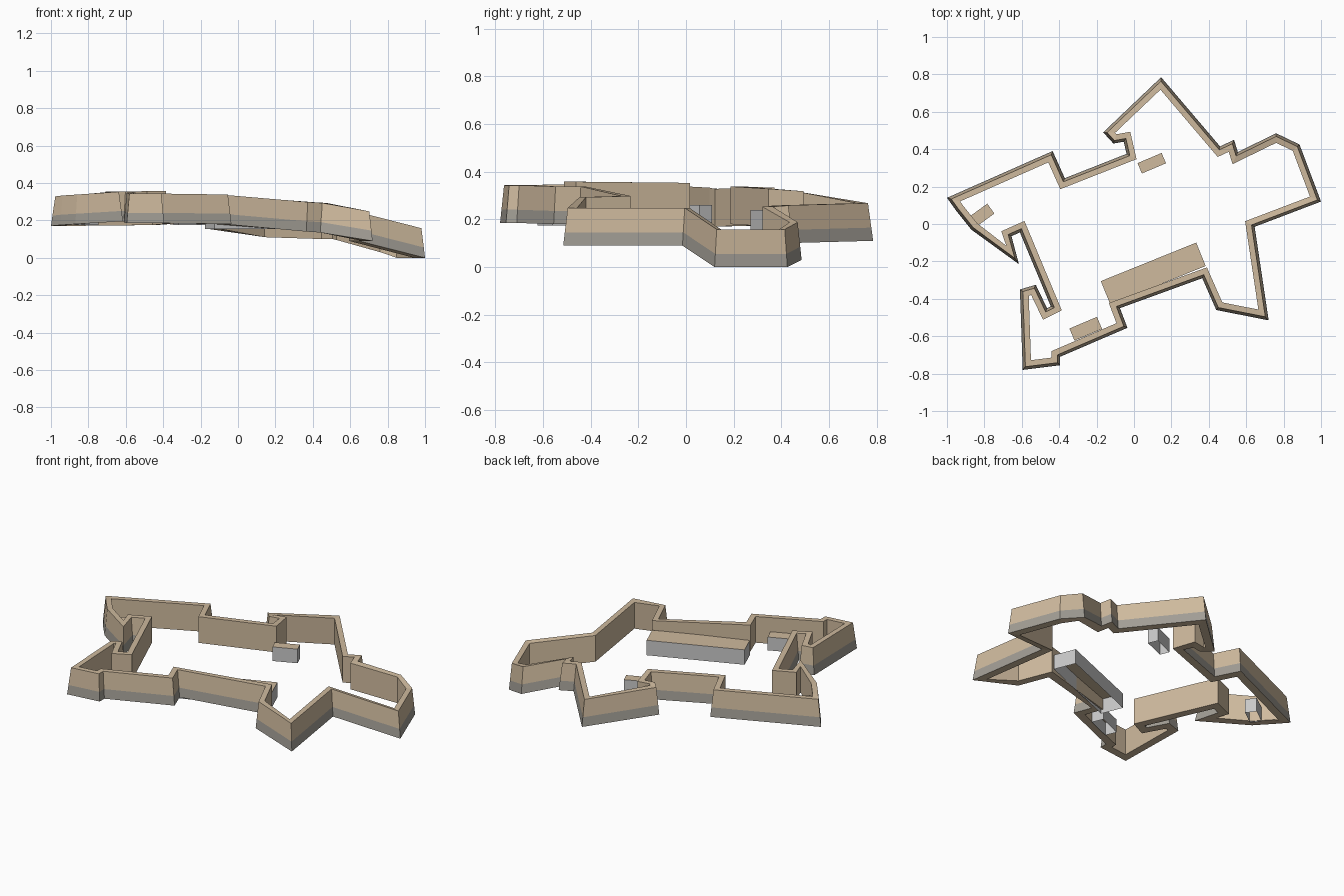
import bpy
import bmesh
from mathutils import Vector, Matrix
from math import radians

default_cube = bpy.data.objects.get("Cube")
if default_cube:
    bpy.data.objects.remove(default_cube, do_unlink=True)


def make_material(name, colour):
    material = bpy.data.materials.new(name)
    material.use_nodes = True
    rgba = (*colour, 1)
    material.diffuse_color = rgba
    material.node_tree.nodes["Principled BSDF"].inputs["Base Color"].default_value = rgba
    return material


sandstone = make_material("sandstone", (.62, .49, .34))
footing_stone = make_material("footing_stone", (.36, .34, .30))
grey_stone = make_material("grey_stone", (.58, .58, .58))


def finish(bm, name, materials):
    mesh = bpy.data.meshes.new(name)
    bm.to_mesh(mesh)
    bm.free()
    for material in materials:
        mesh.materials.append(material)
    obj = bpy.data.objects.new(name, mesh)
    bpy.context.collection.objects.link(obj)
    return obj


# Foot of the rampart, clockwise from the west bastion: x, y, ground height
TRACE = [
    (-1, .14, .17), (-.435, .39, .175), (-.37, .245, .18), (-.04, .375, .17),
    (-.055, .44, .16), (-.11, .43, .16), (-.165, .49, .155), (.145, .785, .11),
    (.46, .415, .1), (.535, .45, .1), (.555, .385, .095), (.76, .485, .03),
    (.885, .425, 0), (1, .12, 0), (.645, -.015, .09), (.72, -.515, .09),
    (.44, -.46, .135), (.365, -.29, .14), (-.075, -.45, .18), (-.035, -.555, .18),
    (-.395, -.71, .185), (-.395, -.755, .185), (-.595, -.78, .185), (-.61, -.35, .19),
    (-.525, -.325, .195), (-.465, -.45, .2), (-.445, -.44, .2), (-.61, -.045, .195),
    (-.655, -.065, .195), (-.615, -.215, .195), (-.87, -.03, .18), (-.95, .07, .175),
]
WALL_HEIGHT = .158
BATTER = .015
THICKNESS = .046
FOOTING_SHARE = .35


def inward_miters(points):
    """Corner directions that offset every edge inward by one unit."""
    miters = []
    for i, point in enumerate(points):
        before = (point - points[i - 1]).normalized()
        after = (points[(i + 1) % len(points)] - point).normalized()
        n1 = Vector((before.y, -before.x))
        n2 = Vector((after.y, -after.x))
        miter = (n1 + n2) / max(1 + n1.dot(n2), .1)
        if miter.length > 2.6:
            miter *= 2.6 / miter.length
        miters.append(miter)
    return miters


# Rampart: a battered section swept around the trace
def build_rampart():
    corners = [Vector((x, y)) for x, y, z in TRACE]
    miters = inward_miters(corners)
    section = [
        (0, 0),
        (BATTER * FOOTING_SHARE, WALL_HEIGHT * FOOTING_SHARE),
        (BATTER, WALL_HEIGHT),
        (THICKNESS, WALL_HEIGHT),
        (THICKNESS, 0),
    ]
    bm = bmesh.new()
    rings = []
    for inset, rise in section:
        ring = []
        for corner, miter, (x, y, ground) in zip(corners, miters, TRACE):
            spot = corner + miter * inset
            ring.append(bm.verts.new((spot.x, spot.y, ground + rise)))
        rings.append(ring)
    for level, lower in enumerate(rings):
        upper = rings[(level + 1) % len(rings)]
        for i in range(len(lower)):
            j = (i + 1) % len(lower)
            face = bm.faces.new((lower[i], upper[i], upper[j], lower[j]))
            # Only the lowest outer course is footing stone
            face.material_index = 1 if level == 0 else 0
    bmesh.ops.recalc_face_normals(bm, faces=bm.faces)
    return finish(bm, "rampart_wall", [sandstone, footing_stone])


# Buildings: grey walls under a flat sandstone roof, open underneath
def build_block(name, centre, size, angle, bottom, top):
    bm = bmesh.new()
    placement = (
        Matrix.Translation((*centre, (bottom + top) / 2))
        @ Matrix.Rotation(radians(angle), 4, "Z")
        @ Matrix.Diagonal((*size, top - bottom, 1))
    )
    bmesh.ops.create_cube(bm, size=1, matrix=placement)
    bm.normal_update()
    underside = [face for face in bm.faces if face.normal.z < -.5]
    bmesh.ops.delete(bm, geom=underside, context="FACES_ONLY")
    for face in bm.faces:
        face.material_index = 1 if face.normal.z > .5 else 0
    return finish(bm, name, [grey_stone, sandstone])


build_rampart()
build_block("barracks", (.103, -.265), (.55, .135), 22, .155, .245)
build_block("rear_store", (.095, .325), (.14, .06), 23, .155, .24)
build_block("west_store", (-.81, .05), (.11, .065), 36, .175, .26)
build_block("front_store", (-.258, -.56), (.16, .07), 23, .175, .255)
